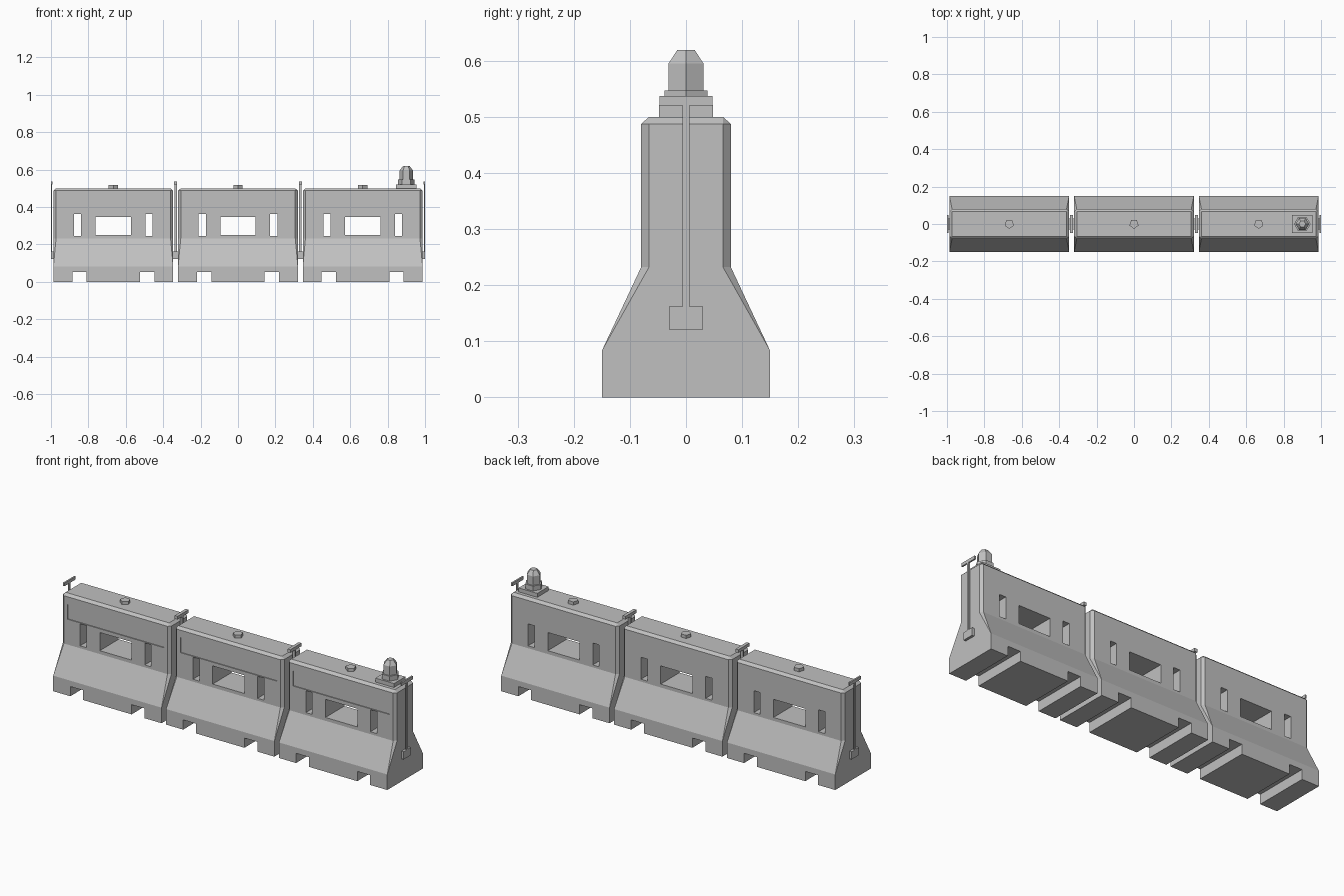
import bpy, bmesh, math

if "Cube" in bpy.data.objects:
    bpy.data.objects.remove(bpy.data.objects["Cube"])

grey = bpy.data.materials.new("plain grey")
grey.diffuse_color = (0.53, 0.53, 0.53, 1)
grey.use_nodes = True
grey.node_tree.nodes["Principled BSDF"].inputs["Base Color"].default_value = grey.diffuse_color


def loft(name, rings, x=0.0):
    """Skin a stack of equal-count rings of 3D points and cap both ends."""
    bm = bmesh.new()
    rows = [[bm.verts.new((p[0] + x, p[1], p[2])) for p in r] for r in rings]
    n = len(rows[0])
    for a, b in zip(rows, rows[1:]):
        for i in range(n):
            j = (i + 1) % n
            bm.faces.new((a[i], a[j], b[j], b[i]))
    bm.faces.new(rows[0][::-1])
    bm.faces.new(rows[-1])
    bmesh.ops.remove_doubles(bm, verts=bm.verts, dist=1e-5)
    bmesh.ops.recalc_face_normals(bm, faces=bm.faces)
    me = bpy.data.meshes.new(name)
    bm.to_mesh(me)
    bm.free()
    me.materials.append(grey)
    ob = bpy.data.objects.new(name, me)
    bpy.context.collection.objects.link(ob)
    return ob


def rect(hx, hy, z, c=0.0):
    """Rectangle ring with chamfered corners."""
    return [(hx, hy - c, z), (hx - c, hy, z), (c - hx, hy, z), (-hx, hy - c, z),
            (-hx, c - hy, z), (c - hx, -hy, z), (hx - c, -hy, z), (hx, c - hy, z)]


def ngon(n, r, z, start=0.0):
    return [(r * math.cos(start + i * math.tau / n),
             r * math.sin(start + i * math.tau / n), z) for i in range(n)]


def box(name, x0, x1, y0, y1, z0, z1, x=0.0):
    return loft(name, [[(x0, y0, z), (x1, y0, z), (x1, y1, z), (x0, y1, z)]
                       for z in (z0, z1)], x)


def cut(ob, cutter):
    mod = ob.modifiers.new("cut", 'BOOLEAN')
    mod.operation = 'DIFFERENCE'
    mod.solver = 'EXACT'
    mod.object = cutter
    bpy.context.view_layer.objects.active = ob
    bpy.ops.object.modifier_apply(modifier=mod.name)
    bpy.data.objects.remove(cutter)


C = 0.014
for k, label in enumerate(("left", "middle", "right")):
    x = (k - 1) * 2 / 3

    # Barrier body: wide foot, slope, upright wall with chamfered edges
    body = loft(label + "_barrier", [
        rect(0.32, 0.15, 0), rect(0.32, 0.15, 0.083),
        rect(0.32, 0.08, 0.232, C), rect(0.32, 0.08, 0.487, C),
        rect(0.32 - C, 0.08 - C, 0.5)], x)

    # Window, side slots, forklift notches, shallow front panel recess
    holes = [(-0.094, 0.094, -1, 1, 0.25, 0.347),
             (-0.285, 0.285, -0.2, -0.075, 0.367, 0.447)]
    for s in (-1, 1):
        holes.append((s * 0.191 - 0.019, s * 0.191 + 0.019, -1, 1, 0.245, 0.362))
        holes.append((s * 0.181 - 0.038, s * 0.181 + 0.038, -1, 1, -0.1, 0.052))
    for h in holes:
        cut(body, box("cutter", *h, x))

    # Filler cap on top
    loft(label + "_filler_cap", [ngon(5, 0.026, 0.498, -math.pi / 2),
                                 ngon(5, 0.026, 0.517, -math.pi / 2)], x)

    # T-shaped connector pins at both ends
    for s, side in ((-1, "left"), (1, "right")):
        pre = f"{label}_barrier_{side}_pin_"
        for part, xi, hy, z0, z1 in (("foot", 0.316, 0.03, 0.121, 0.162),
                                     ("rod", 0.327, 0.006, 0.16, 0.522),
                                     ("handle", 0.325, 0.047, 0.52, 0.537)):
            a, b = sorted((s * xi, s * 0.3333))
            box(pre + part, a, b, -hy, hy, z0, z1, x)

# Warning beacon on the right barrier
BX = 0.9
box("beacon_base", -0.055, 0.055, -0.048, 0.048, 0.498, 0.521, BX)
loft("beacon_collar", [ngon(6, 0.044, 0.52), ngon(6, 0.044, 0.547)], BX)
loft("beacon_lamp", [ngon(6, 0.036, 0.546), ngon(6, 0.036, 0.595),
                     ngon(6, 0.018, 0.619)], BX)
